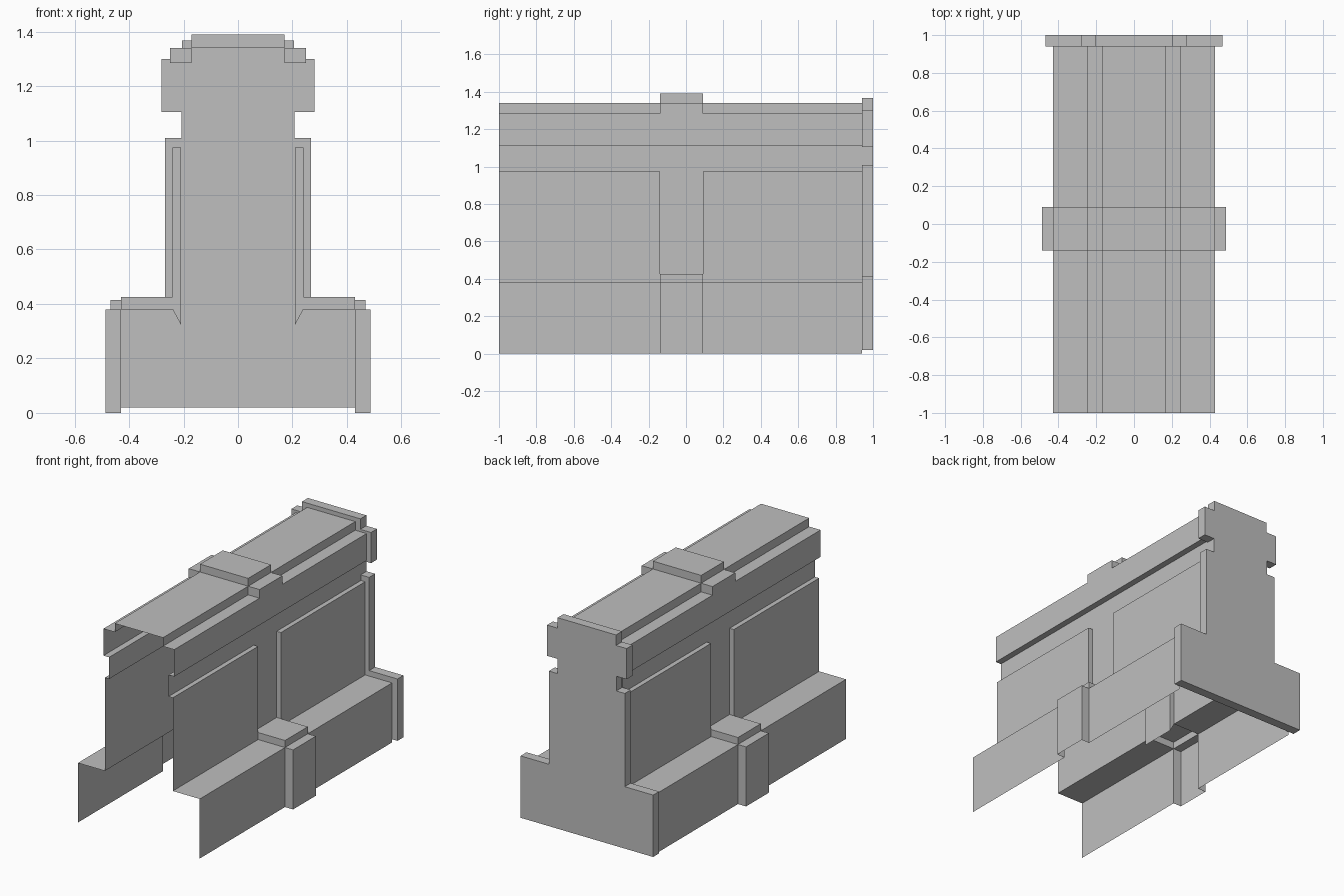
import bpy
import bmesh

if "Cube" in bpy.data.objects:
    bpy.data.objects.remove(bpy.data.objects["Cube"])

stone = bpy.data.materials.new("plain grey")
stone.use_nodes = True
grey = (0.52, 0.52, 0.52, 1)
stone.diffuse_color = grey
stone.node_tree.nodes["Principled BSDF"].inputs["Base Color"].default_value = grey

BACK, CAP = 1.0, 0.94
BAY = (-0.14, 0.09)


def sweep(bm, profile, y0, y1):
    """Open surface along y through a half profile of (x, z) points."""
    for (xa, za), (xb, zb) in zip(profile, profile[1:]):
        corners = [(xa, y0, za), (xa, y1, za), (xb, y1, zb), (xb, y0, zb)]
        bm.faces.new([bm.verts.new(c) for c in corners])


def plate(bm, outline, y, facing_front):
    """Flat face across y; the outline runs counter-clockwise seen from the front."""
    points = outline if facing_front else outline[::-1]
    bm.faces.new([bm.verts.new((x, y, z)) for x, z in points])


def rect(x0, z0, x1, z1):
    return [(x0, z0), (x1, z0), (x1, z1), (x0, z1)]


def finish(bm, name):
    """Weld the half, make the object and mirror it across x."""
    bmesh.ops.remove_doubles(bm, verts=bm.verts, dist=0.0005)
    mesh = bpy.data.meshes.new(name)
    bm.to_mesh(mesh)
    bm.free()
    mesh.materials.append(stone)
    obj = bpy.data.objects.new(name, mesh)
    bpy.context.collection.objects.link(obj)
    mirror = obj.modifiers.new("mirror", "MIRROR")
    mirror.use_clip = True


# Thin wall shell on either side of the middle bay
wall = [(0.43, 0), (0.43, 0.38), (0.24, 0.38), (0.24, 0.975), (0.21, 0.975),
        (0.21, 1.113), (0.25, 1.113), (0.25, 1.285), (0.17, 1.285),
        (0.17, 1.34), (0, 1.34)]
for name, y0, y1 in (("front_wall", -1, BAY[0]), ("rear_wall", BAY[1], CAP)):
    bm = bmesh.new()
    sweep(bm, wall, y0, y1)
    finish(bm, name)

# Middle bay: pilaster foot, raised plinth, recessed panel and raised coping
bay = [(0.487, 0), (0.487, 0.38), (0.43, 0.38), (0.43, 0.425), (0.21, 0.425),
       (0.21, 1.113), (0.25, 1.113), (0.25, 1.34), (0.17, 1.34),
       (0.17, 1.39), (0, 1.39)]
raised = [rect(0.43, 0, 0.487, 0.38), rect(0.24, 0.38, 0.43, 0.425),
          rect(0.17, 1.285, 0.25, 1.34), rect(0, 1.34, 0.17, 1.39)]
recess = [(0.21, 0.325), (0.24, 0.38), (0.24, 0.975), (0.21, 0.975)]
bm = bmesh.new()
sweep(bm, bay, *BAY)
sweep(bm, [(0.21, 0.325), (0.21, 0.425)], *BAY)
for y, front in zip(BAY, (True, False)):
    for outline in raised:
        plate(bm, outline, y, front)
    plate(bm, recess, y, not front)
finish(bm, "middle_bay")

# Solid end cap that follows the wall profile slightly enlarged
cap = [(0, 0.02), (0.468, 0.02), (0.468, 0.415), (0.268, 0.415), (0.268, 1.01),
       (0.208, 1.01), (0.208, 1.104), (0.281, 1.104), (0.281, 1.3),
       (0.206, 1.3), (0.206, 1.367), (0, 1.367)]
bm = bmesh.new()
sweep(bm, cap, CAP, BACK)
plate(bm, cap, CAP, True)
plate(bm, cap, BACK, False)
finish(bm, "end_cap")
